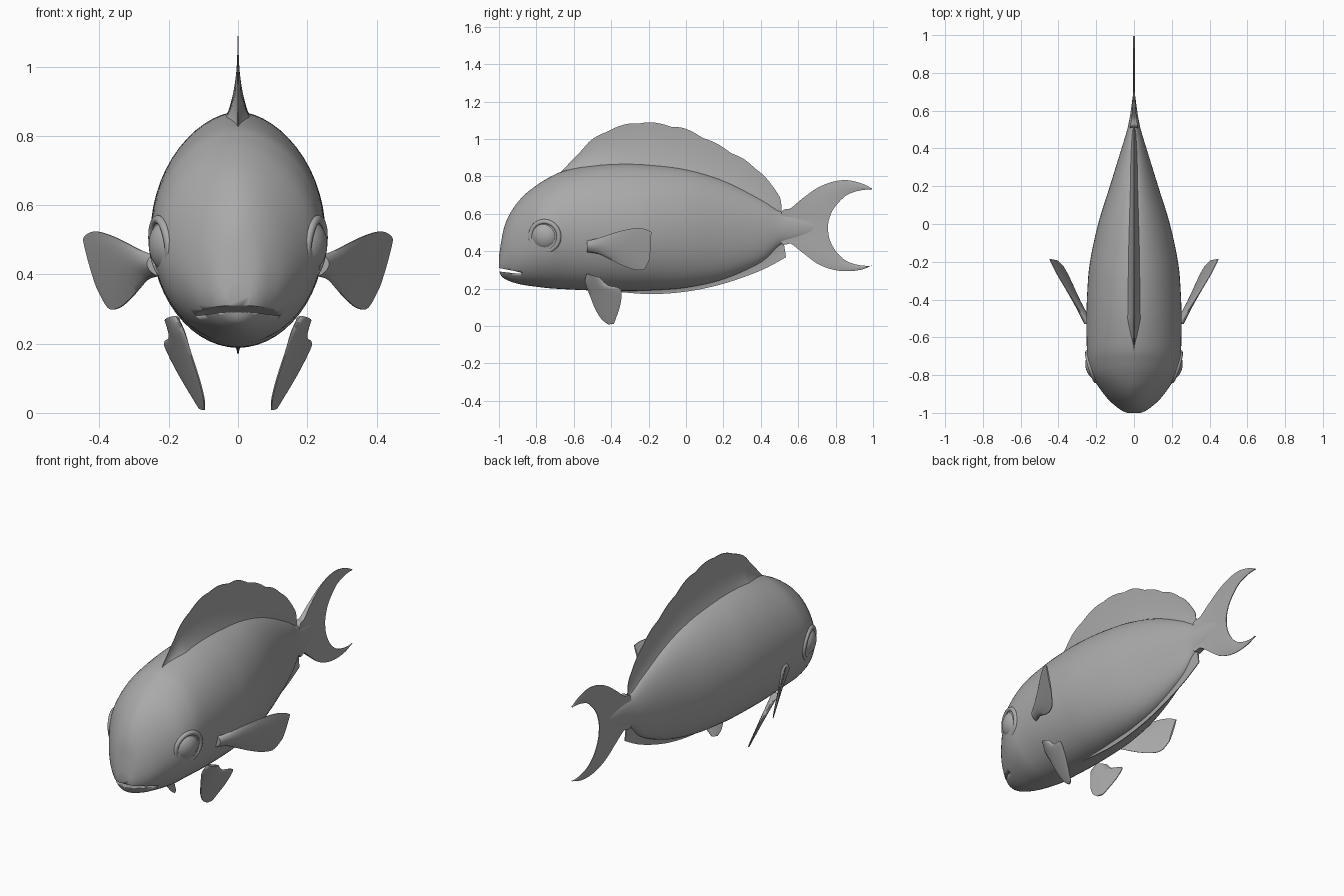
import bpy, bmesh, math
from mathutils import Vector, Matrix

if "Cube" in bpy.data.objects:
    bpy.data.objects.remove(bpy.data.objects["Cube"])

grey = bpy.data.materials.new("plain grey")
grey.diffuse_color = (0.4, 0.4, 0.4, 1)
grey.use_nodes = True
grey.node_tree.nodes["Principled BSDF"].inputs["Base Color"].default_value = grey.diffuse_color


def spline(pts, n):
    """Catmull-Rom samples through points of any dimension."""
    out, last = [], len(pts) - 1
    for k in range(n):
        u = k / (n - 1) * last
        i = min(int(u), last - 1)
        f = u - i
        a, b, c, d = (pts[min(max(i + o, 0), last)] for o in (-1, 0, 1, 2))
        out.append([0.5 * (2 * q + (r - p) * f + (2 * p - 5 * q + 4 * r - s) * f * f
                           + (3 * q - p - 3 * r + s) * f ** 3)
                    for p, q, r, s in zip(a, b, c, d)])
    return out


def finish(bm, name, angle=50):
    bmesh.ops.remove_doubles(bm, verts=bm.verts, dist=0.0002)
    bmesh.ops.recalc_face_normals(bm, faces=bm.faces)
    mesh = bpy.data.meshes.new(name)
    bm.to_mesh(mesh)
    bm.free()
    mesh.materials.append(grey)
    ob = bpy.data.objects.new(name, mesh)
    bpy.context.collection.objects.link(ob)
    smooth(ob, angle)
    return ob


def smooth(ob, angle=50):
    bpy.ops.object.select_all(action='DESELECT')
    ob.select_set(True)
    bpy.context.view_layer.objects.active = ob
    bpy.ops.object.shade_smooth_by_angle(angle=math.radians(angle))


def fin(name, a, b, half, place=lambda y, z: 0.0, side=1, n=48, m=10, ripple=0):
    """Closed thin sheet between two (y, z) outlines; half(s, t, y) is half thickness."""
    bm = bmesh.new()
    ra, rb = spline(a, n), spline(b, n)
    grid = {}
    for i in range(n):
        s = i / (n - 1)
        bump = ripple * abs(math.sin(s * math.pi * 9)) * math.sin(s * math.pi)
        for j in range(m + 1):
            t = j / m
            y = ra[i][0] * (1 - t) + rb[i][0] * t
            z = ra[i][1] * (1 - t) + rb[i][1] * t + bump * t * t
            for k in (-1, 1):
                x = place(y, z) + k * half(s, t, y)
                grid[i, j, k] = bm.verts.new((side * x, y, z))
    for i in range(n - 1):
        for j in range(m):
            for k in (-1, 1):
                bm.faces.new([grid[i, j, k], grid[i + 1, j, k],
                              grid[i + 1, j + 1, k], grid[i, j + 1, k]])
        for j in (0, m):
            bm.faces.new([grid[i, j, -1], grid[i + 1, j, -1], grid[i + 1, j, 1], grid[i, j, 1]])
    for i in (0, n - 1):
        for j in range(m):
            bm.faces.new([grid[i, j, -1], grid[i, j + 1, -1], grid[i, j + 1, 1], grid[i, j, 1]])
    return finish(bm, name)


# Body: lofted sections (y, top, bottom, half width, height of widest point)
sections = [(-1.0, .37, .30, .035, .33), (-.99, .44, .272, .06, .35), (-.97, .535, .253, .09, .37),
            (-.93, .62, .235, .135, .40), (-.87, .695, .22, .182, .44), (-.8, .752, .21, .225, .48),
            (-.73, .795, .202, .245, .50), (-.65, .83, .197, .25, .52), (-.5, .86, .19, .252, .52),
            (-.35, .87, .188, .247, .52), (-.2, .865, .19, .233, .52), (0, .84, .205, .19, .52),
            (.2, .78, .25, .128, .52), (.4, .68, .34, .066, .52), (.5, .615, .43, .036, .52),
            (.58, .59, .46, .02, .53), (.68, .56, .5, .006, .53)]
bm = bmesh.new()
rings, N = [], 56
for y, top, bot, w, mid in spline(sections, 97):
    ring = []
    for k in range(N):
        c, s = math.cos(k / N * math.tau), math.sin(k / N * math.tau)
        x = w * math.copysign(abs(c) ** (1.12 if s > 0 else 1.0), c)
        ring.append(bm.verts.new((x, y, mid + s * ((top - mid) if s > 0 else (mid - bot)))))
    rings.append(ring)
for p, q in zip(rings, rings[1:]):
    for k in range(N):
        bm.faces.new([p[k], p[(k + 1) % N], q[(k + 1) % N], q[k]])
bm.faces.new(rings[0])
bm.faces.new(rings[-1])
body = finish(bm, "body")

# Mouth slit: cut with a thin tilted disc
bm = bmesh.new()
bmesh.ops.create_uvsphere(bm, u_segments=40, v_segments=12, radius=1,
                          matrix=Matrix.Translation((0, -.98, .298)) @ Matrix.Rotation(-.15, 4, 'X')
                          @ Matrix.Diagonal((.165, .16, .009, 1)))
cutter = finish(bm, "mouth_cutter")
cutter.hide_render = True
cutter.hide_set(True)
cut = body.modifiers.new("mouth", 'BOOLEAN')
cut.operation, cut.object, cut.solver = 'DIFFERENCE', cutter, 'EXACT'

# Dorsal fin with a scalloped edge
fin("dorsal_fin",
    [(-.66, .81), (-.57, .84), (-.48, .85), (-.36, .855), (-.24, .855), (-.12, .845), (0, .825),
     (.11, .795), (.22, .755), (.33, .705), (.42, .655), (.49, .605), (.51, .59)],
    [(-.67, .822), (-.58, .915), (-.5, .995), (-.38, 1.055), (-.25, 1.083), (-.12, 1.072), (0, 1.045),
     (.13, .985), (.24, .925), (.34, .865), (.43, .785), (.5, .69), (.51, .62)],
    lambda s, t, y: .0015 + .04 * (1 - t) ** 2.6 * (1 - s) ** .6 * min(1, s * 6 + .1),
    n=109, m=14, ripple=.009)

# Anal fin along the belly
fin("anal_fin",
    [(-.42, .215), (-.2, .215), (0, .235), (.2, .285), (.4, .375), (.52, .46)],
    [(-.42, .188), (-.2, .171), (0, .184), (.2, .226), (.4, .297), (.535, .368)],
    lambda s, t, y: .002 + .022 * (1 - t) ** 1.5 * (1 - .7 * s))

# Crescent tail fin
fin("tail_fin",
    [(.995, .735), (.94, .762), (.86, .78), (.78, .77), (.7, .737), (.62, .68), (.56, .63), (.51, .605),
     (.51, .445), (.56, .44), (.62, .395), (.7, .335), (.78, .303), (.86, .293), (.94, .302), (.995, .325)],
    [(.995, .73), (.95, .728), (.9, .717), (.86, .70), (.82, .665), (.785, .62), (.768, .58), (.76, .545),
     (.76, .51), (.765, .475), (.78, .435), (.805, .395), (.84, .36), (.88, .338), (.93, .325), (.995, .32)],
    lambda s, t, y: .002 + .02 * max(0, 1 - max(0, y - .5) / .28) ** 2 * (1 - t) + .003 * math.sin(math.pi * t),
    n=91)

for side, label in ((1, "left"), (-1, "right")):
    # Side fin, swept outwards
    fin(label + "_pectoral_fin",
        [(-.53, .455), (-.47, .47), (-.4, .493), (-.33, .513), (-.26, .524), (-.21, .515), (-.185, .502)],
        [(-.53, .395), (-.47, .385), (-.41, .357), (-.35, .328), (-.28, .303), (-.225, .304), (-.193, .36)],
        lambda s, t, y: .002 + (.02 * (1 - s) ** 1.5 + .003) * math.sin(math.pi * t) ** .7,
        lambda y, z: .25 + (y + .5) * .55 + (z - .41) * .25, side)
    # Lower fin, hanging and curving inwards
    fin(label + "_pelvic_fin",
        [(-.53, .28), (-.54, .235), (-.515, .165), (-.485, .09), (-.45, .035), (-.415, .008)],
        [(-.46, .26), (-.42, .22), (-.365, .206), (-.345, .185), (-.352, .11), (-.385, .012)],
        lambda s, t, y: .002 + (.016 * (1 - s) + .002) * math.sin(math.pi * t) ** .7,
        lambda y, z: .1 + .38 * (y + .4) + .47 * z, side)
    # Eye and its raised rim
    aim = Vector((side, -.3, -.12)).to_track_quat('Z', 'Y').to_matrix().to_4x4()
    bm = bmesh.new()
    bmesh.ops.create_uvsphere(bm, u_segments=32, v_segments=20, radius=.074,
                              matrix=Matrix.Translation((side * .205, -.755, .48)) @ aim
                              @ Matrix.Diagonal((1, 1, .68, 1)))
    finish(bm, label + "_eye")
    bpy.ops.mesh.primitive_torus_add(major_radius=.079, minor_radius=.013,
                                     major_segments=40, minor_segments=10)
    rim = bpy.context.object
    rim.name = label + "_eye_rim"
    rim.matrix_world = Matrix.Translation((side * .222, -.755, .48)) @ aim
    rim.data.materials.append(grey)
    smooth(rim)
